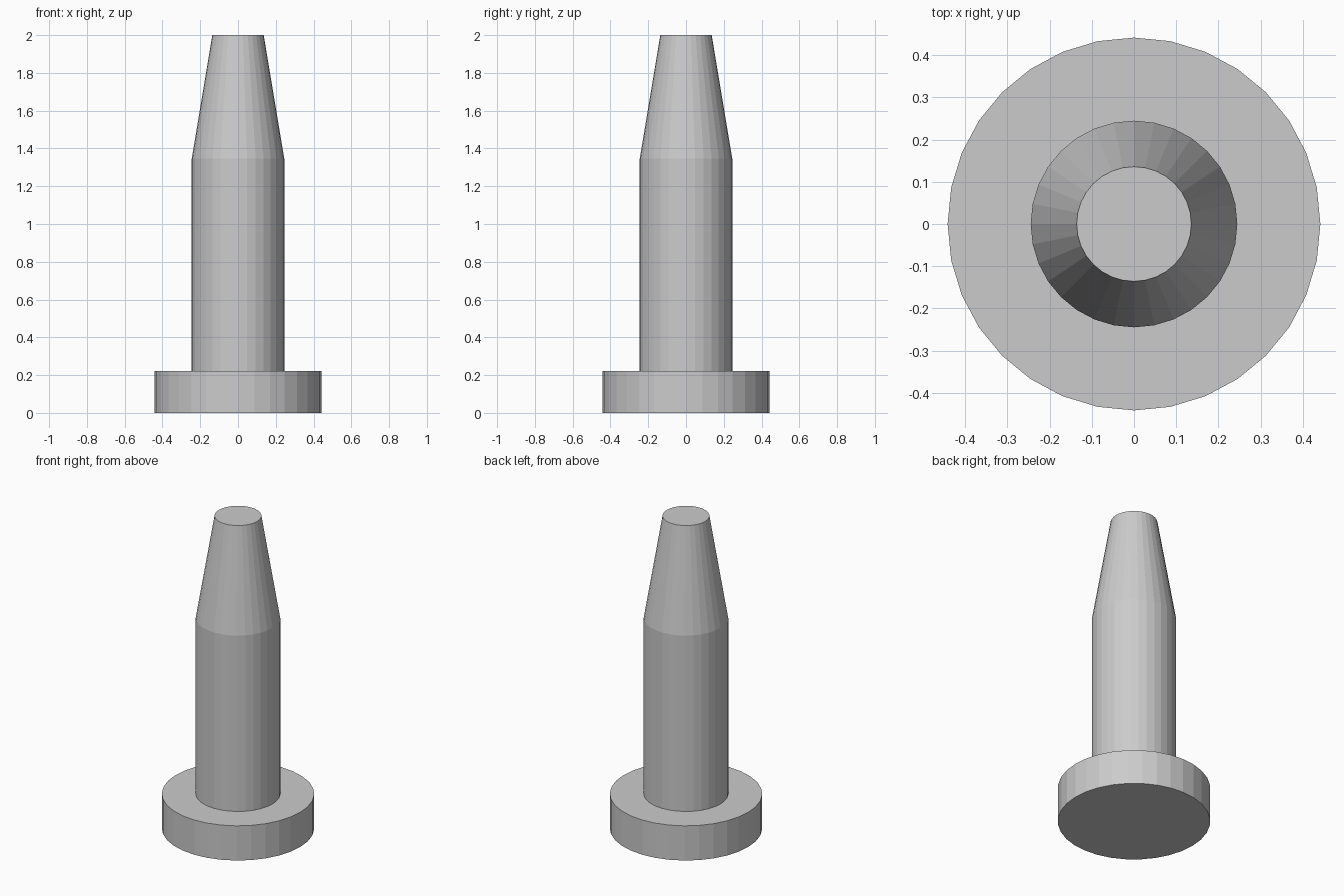
import bpy, bmesh
from math import cos, sin, tau

if "Cube" in bpy.data.objects:
    bpy.data.objects.remove(bpy.data.objects["Cube"])

SIDES = 32


def lathe(name, profile):
    """Revolve (radius, height) points around z and cap both ends."""
    bm = bmesh.new()
    rings = [[bm.verts.new((r * cos(tau * i / SIDES), r * sin(tau * i / SIDES), z))
              for i in range(SIDES)] for r, z in profile]
    for lower, upper in zip(rings, rings[1:]):
        for i in range(SIDES):
            j = (i + 1) % SIDES
            bm.faces.new((lower[i], lower[j], upper[j], upper[i]))
    bm.faces.new(rings[0][::-1])
    bm.faces.new(rings[-1])
    mesh = bpy.data.meshes.new(name)
    bm.to_mesh(mesh)
    bm.free()
    obj = bpy.data.objects.new(name, mesh)
    bpy.context.collection.objects.link(obj)
    return obj


# Flanged pin: wide base disc, straight shaft, tapered tip
lathe("flanged_pin", [
    (0.442, 0.0), (0.442, 0.222),     # base flange
    (0.245, 0.222), (0.245, 1.347),   # shaft
    (0.136, 2.0),                     # tapered tip
])
